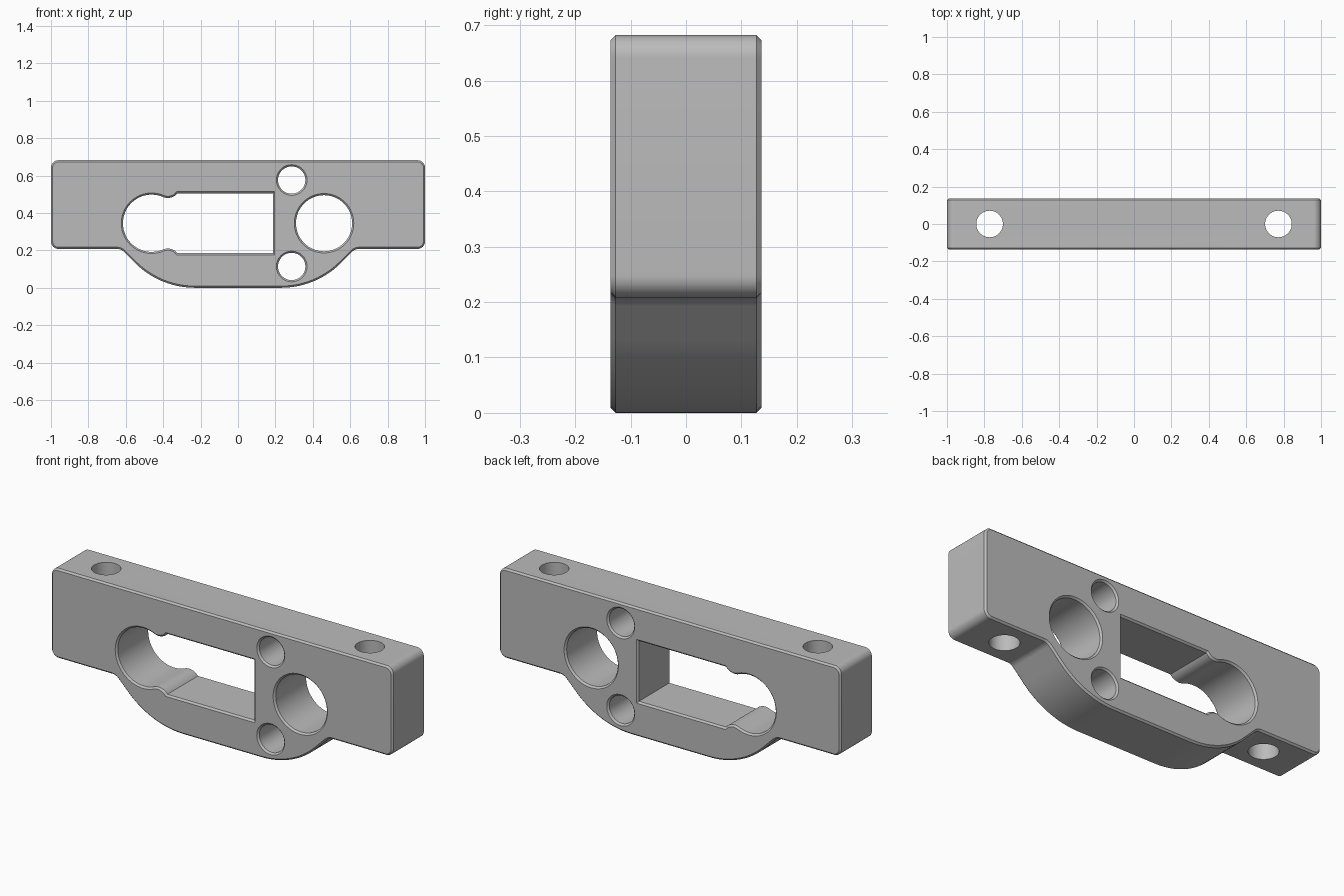
import bpy, bmesh
from math import sin, cos, tan, pi, radians, atan2
from mathutils import Vector

if "Cube" in bpy.data.objects:
    bpy.data.objects.remove(bpy.data.objects["Cube"])

HALF_DEPTH, CHAMFER = 0.136, 0.009
HEIGHT, WING_Z, MID_Z = 0.682, 0.208, 0.345

steel = bpy.data.materials.new("grey_metal")
steel.use_nodes = True
steel.diffuse_color = (0.5, 0.5, 0.5, 1)
steel.node_tree.nodes["Principled BSDF"].inputs["Base Color"].default_value = (0.5, 0.5, 0.5, 1)


def arc(cx, cz, r, start, end, steps):
    """Points on an arc, angles in degrees."""
    angles = [radians(start + (end - start) * i / steps) for i in range(steps + 1)]
    return [Vector((cx + r * cos(a), cz + r * sin(a))) for a in angles]


def circle(cx, cz, r, steps=64):
    return arc(cx, cz, r, 0, 360, steps)[:-1]


def rounded(corners, steps):
    """Closed outline with every corner rounded by its own radius."""
    points = []
    for i, (x, z, r) in enumerate(corners):
        p = Vector((x, z))
        u = (Vector(corners[i - 1][:2]) - p).normalized()
        v = (Vector(corners[(i + 1) % len(corners)][:2]) - p).normalized()
        half = u.angle(v) / 2
        c = p + (u + v).normalized() * (r / sin(half))
        s, e = p + u * (r / tan(half)) - c, p + v * (r / tan(half)) - c
        a = atan2(s.y, s.x)
        sweep = (atan2(e.y, e.x) - a + pi) % (2 * pi) - pi
        points += [c + r * Vector((cos(a + sweep * k / steps), sin(a + sweep * k / steps)))
                   for k in range(steps + 1)]
    return points


def offset(loop, dist):
    """Move a counter-clockwise loop outwards with mitred corners."""
    result = []
    for i, p in enumerate(loop):
        d1 = (p - loop[i - 1]).normalized()
        d2 = (loop[(i + 1) % len(loop)] - p).normalized()
        n1, n2 = Vector((d1.y, -d1.x)), Vector((d2.y, -d2.x))
        result.append(p + (n1 + n2) * (dist / (1 + n1.dot(n2))))
    return result


# Outer outline: two wings and a belly, mirrored about x = 0
right = [(0.418, 0, 0.454), (0.626, WING_Z, 0.05), (1, WING_Z, 0.04), (1, HEIGHT, 0.04)]
outline = rounded(right + [(-x, z, r) for x, z, r in reversed(right)], 12)

# Keyhole slot: round end, two small bumps, square end
slot = arc(-0.462, MID_Z, 0.153, 70, 290, 44)
slot += arc(-0.375, MID_Z - 0.2, 0.065, 112, 38, 10)
slot += [Vector((0.186, MID_Z - 0.16)), Vector((0.186, MID_Z + 0.16))]
slot += arc(-0.375, MID_Z + 0.2, 0.065, -38, -112, 10)

holes = [slot, circle(0.46, MID_Z, 0.15)]
holes += [circle(0.287, MID_Z + s * 0.231, 0.073) for s in (-1, 1)]

# Body: chamfered walls for every loop, then filled front and back faces
bm = bmesh.new()
rims = ([], [])
for loop, grow in [(outline, -CHAMFER)] + [(h, CHAMFER) for h in holes]:
    edge_loop = offset(loop, grow)
    rings = [[bm.verts.new((p.x, y, p.y)) for p in pts] for pts, y in (
        (edge_loop, -HALF_DEPTH), (loop, CHAMFER - HALF_DEPTH),
        (loop, HALF_DEPTH - CHAMFER), (edge_loop, HALF_DEPTH))]
    n = len(loop)
    for a, b in zip(rings, rings[1:]):
        for i in range(n):
            j = (i + 1) % n
            bm.faces.new((a[i], a[j], b[j], b[i]))
    for rim, ring in zip(rims, (rings[0], rings[-1])):
        rim += [bm.edges.get((ring[i - 1], ring[i])) for i in range(n)]
for rim, side in zip(rims, (-1, 1)):
    bmesh.ops.triangle_fill(bm, use_beauty=True, edges=rim, normal=(0, side, 0))
bmesh.ops.recalc_face_normals(bm, faces=bm.faces)
mesh = bpy.data.meshes.new("bracket_body")
bm.to_mesh(mesh)
bm.free()
mesh.materials.append(steel)
body = bpy.data.objects.new("bracket_body", mesh)
bpy.context.collection.objects.link(body)

# Vertical bolt holes through the wings
for x in (-0.772, 0.772):
    bpy.ops.mesh.primitive_cylinder_add(vertices=64, radius=0.071, depth=1, location=(x, 0, 0.45))
    cutter = bpy.context.object
    cutter.name = "bolt_hole_cutter"
    cutter.hide_render = True
    cutter.data.materials.append(steel)
    cut = body.modifiers.new("bolt_hole", 'BOOLEAN')
    cut.operation, cut.solver, cut.object = 'DIFFERENCE', 'EXACT', cutter
    bpy.context.view_layer.objects.active = body
    bpy.ops.object.modifier_apply(modifier=cut.name)
    bpy.data.objects.remove(cutter)

bpy.ops.object.select_all(action='DESELECT')
body.select_set(True)
bpy.context.view_layer.objects.active = body
bpy.ops.object.shade_smooth_by_angle(angle=radians(25))
